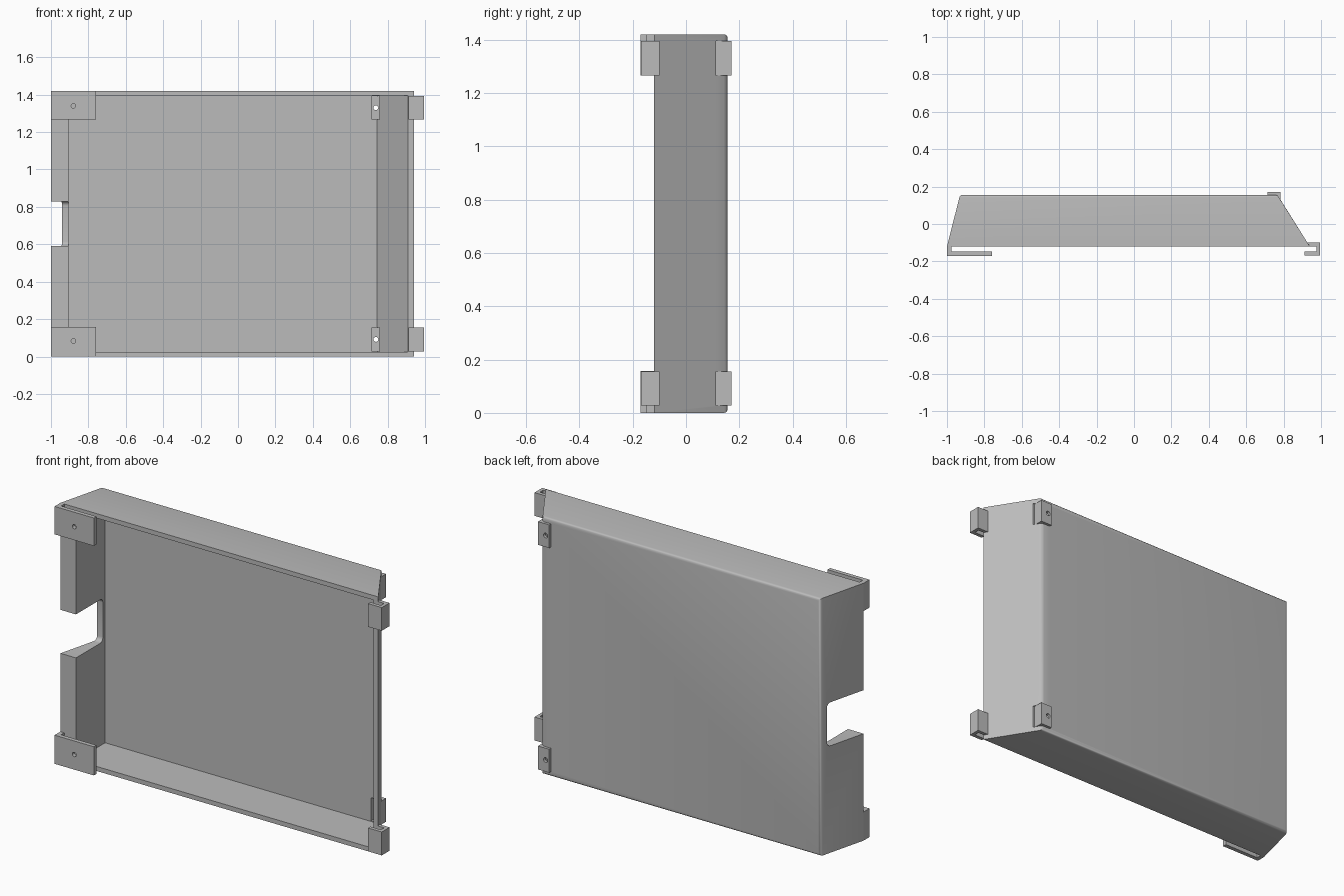
import bpy, bmesh, math
from mathutils import Matrix

cube = bpy.data.objects.get("Cube")
if cube:
    bpy.data.objects.remove(cube)

H = 1.42                       # height of the tray
FRONT, BACK = -0.12, 0.156     # open rim and closed panel
TOP_Z = (1.266, 1.394)         # clip heights
LOW_Z = (0.027, 0.156)

grey = bpy.data.materials.new("plain grey")
grey.use_nodes = True
grey.diffuse_color = (0.5, 0.5, 0.5, 1)
grey.node_tree.nodes["Principled BSDF"].inputs["Base Color"].default_value = (0.5, 0.5, 0.5, 1)


def prism(name, outline, z0, z1, round_back=0):
    """Extrude an xy outline from z0 to z1, optionally rounding the back rim."""
    bm = bmesh.new()
    face = bm.faces.new([bm.verts.new((x, y, z0)) for x, y in outline])
    moved = bmesh.ops.extrude_face_region(bm, geom=[face])["geom"]
    bmesh.ops.translate(bm, vec=(0, 0, z1 - z0),
                        verts=[v for v in moved if isinstance(v, bmesh.types.BMVert)])
    bmesh.ops.recalc_face_normals(bm, faces=bm.faces)
    if round_back:
        rim = [e for e in bm.edges if all(abs(v.co.y - BACK) < 1e-4 for v in e.verts)]
        bmesh.ops.bevel(bm, geom=rim, offset=round_back, segments=3,
                        profile=0.5, affect='EDGES')
    return finish(name, bm)


def finish(name, bm):
    mesh = bpy.data.meshes.new(name)
    bm.to_mesh(mesh)
    bm.free()
    mesh.materials.append(grey)
    obj = bpy.data.objects.new(name, mesh)
    bpy.context.collection.objects.link(obj)
    return obj


def box(name, x0, x1, y0, y1, z0, z1):
    return prism(name, [(x0, y0), (x1, y0), (x1, y1), (x0, y1)], z0, z1)


def pin(x, y, z, radius):
    """Cylinder along y, for drilling screw holes."""
    bm = bmesh.new()
    bmesh.ops.create_cone(bm, cap_ends=True, segments=20, radius1=radius,
                          radius2=radius, depth=0.06,
                          matrix=Matrix.Translation((x, y, z)) @ Matrix.Rotation(math.pi / 2, 4, 'X'))
    return finish("hole_cutter", bm)


def cut(obj, cutter):
    """Subtract the cutter and remove it."""
    mod = obj.modifiers.new("cut", 'BOOLEAN')
    mod.operation, mod.solver, mod.object = 'DIFFERENCE', 'EXACT', cutter
    bpy.context.view_layer.update()
    graph = bpy.context.evaluated_depsgraph_get()
    mesh = bpy.data.meshes.new_from_object(obj.evaluated_get(graph))
    obj.modifiers.clear()
    obj.data = mesh
    bpy.data.objects.remove(cutter)


# Tray body: thick wedge wall on one side, sloped thin wall on the other
tray = prism("tray", [(-1, FRONT), (0.94, FRONT), (0.767, BACK), (-0.93, BACK)],
             0, H, round_back=0.014)
cut(tray, prism("cavity_cutter",
                [(-0.905, FRONT - 0.1), (0.91, FRONT - 0.1), (0.91, FRONT),
                 (0.742, 0.134), (-0.905, 0.134)], 0.025, H - 0.025))

# Rounded notch in the wedge wall
notch = box("notch_cutter", -1.1, -0.85, FRONT - 0.1, 0.115, 0.59, 0.83)
bm = bmesh.new()
bm.from_mesh(notch.data)
corners = [e for e in bm.edges if all(v.co.y > 0.1 for v in e.verts)
           and abs(e.verts[0].co.x - e.verts[1].co.x) > 0.1]
bmesh.ops.bevel(bm, geom=corners, offset=0.025, segments=5, profile=0.5, affect='EDGES')
bm.to_mesh(notch.data)
bm.free()
cut(tray, notch)

# Clips at both heights
for level, (z0, z1) in (("upper", TOP_Z), ("lower", LOW_Z)):
    mid = (z0 + z1) / 2

    # Opening behind the small back clip
    cut(tray, box("slot_cutter", 0.717, 0.85, 0.113, 0.3, z0, z1))

    back_clip = prism(level + "_back_clip",
                      [(0.715, 0.155), (0.762, 0.155), (0.762, 0.113), (0.784, 0.113),
                       (0.784, 0.171), (0.715, 0.171)], z0, z1)
    cut(back_clip, pin(0.737, 0.163, mid, 0.013))

    # Hook wrapping round the sloped wall's rim
    prism(level + "_side_hook",
          [(0.922, -0.12), (0.976, -0.12), (0.976, -0.148), (0.912, -0.148),
           (0.912, -0.168), (0.995, -0.168), (0.995, -0.1), (0.922, -0.1)], z0, z1)

    # Wide mounting tab on the wedge wall, flush with the tray's end
    e0, e1 = (z0, H) if level == "upper" else (0, 0.158)
    tab = prism(level + "_mounting_tab",
                [(-1, -0.171), (-0.76, -0.171), (-0.76, -0.148), (-0.976, -0.148),
                 (-0.976, FRONT), (-1, FRONT)], e0, e1)
    cut(tab, pin(-0.88, -0.16, 1.34 if level == "upper" else 0.083, 0.012))

# Smooth only the rounded edges
bpy.ops.object.select_all(action='DESELECT')
tray.select_set(True)
bpy.context.view_layer.objects.active = tray
bpy.ops.object.shade_smooth_by_angle(angle=math.radians(35))
